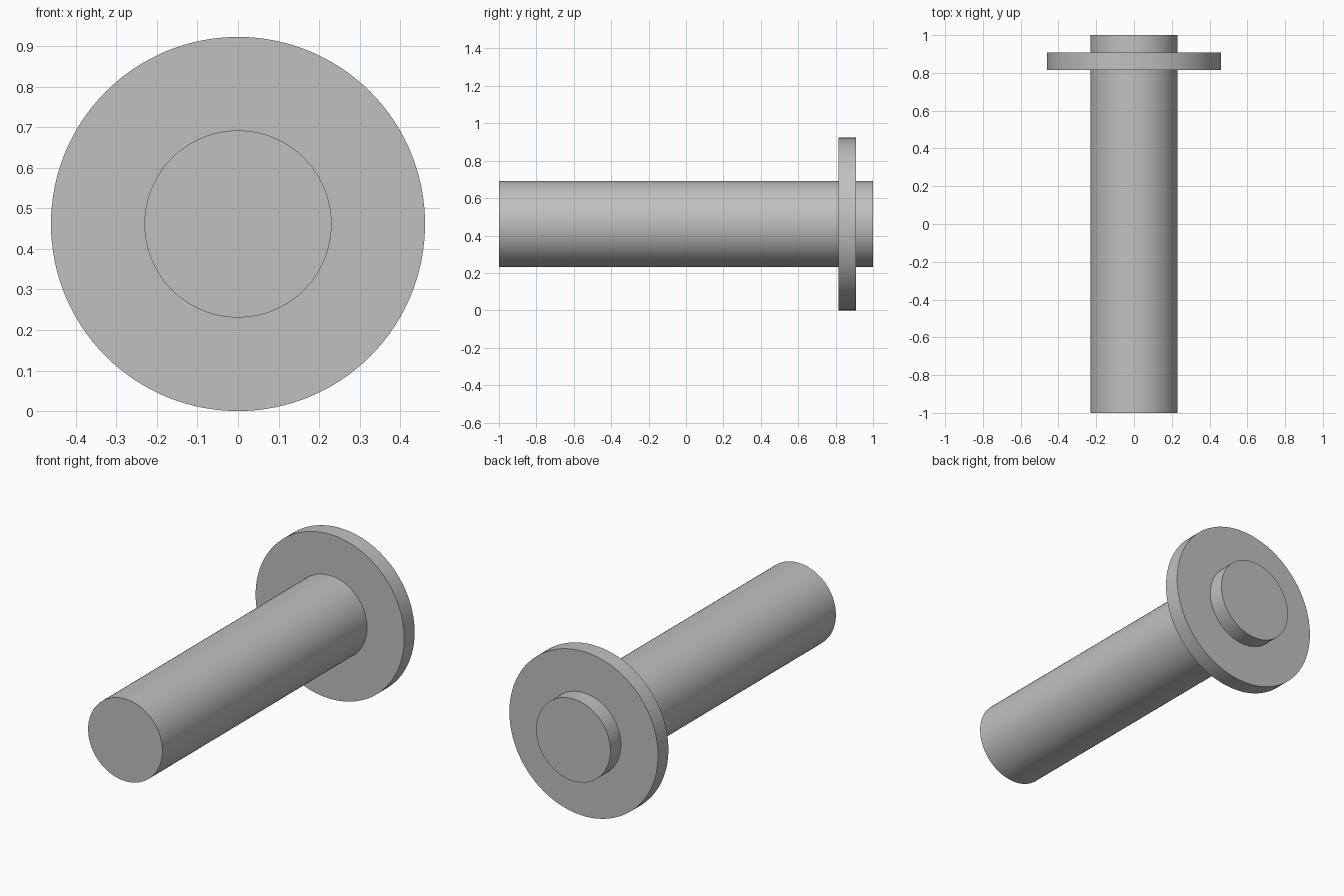
import bpy
import bmesh
import math
from mathutils import Matrix, Vector

cube = bpy.data.objects.get("Cube")
if cube:
    bpy.data.objects.remove(cube, do_unlink=True)

UNIT = 2 / 65            # the pin is 65 units long
SHAFT_R = 7.5 * UNIT
FLANGE_R = 15 * UNIT
FLANGE_T = 3 * UNIT
SEGMENTS = 128

# Plain grey metal
grey = bpy.data.materials.new("plain grey")
grey.use_nodes = True
colour = (0.53, 0.53, 0.53, 1)
grey.diffuse_color = colour
grey.node_tree.nodes["Principled BSDF"].inputs["Base Color"].default_value = colour


def lathe(name, profile, material):
    """Turn (radius, y) points about the y axis, with capped ends."""
    bm = bmesh.new()
    rings = []
    for radius, y in profile:
        rings.append([
            bm.verts.new((radius * math.cos(a), y, radius * math.sin(a)))
            for a in (math.tau * i / SEGMENTS for i in range(SEGMENTS))
        ])
    for near, far in zip(rings, rings[1:]):
        for i in range(SEGMENTS):
            j = (i + 1) % SEGMENTS
            bm.faces.new((near[i], near[j], far[j], far[i]))
    bm.faces.new(rings[0])
    bm.faces.new(rings[-1])
    bmesh.ops.recalc_face_normals(bm, faces=bm.faces)
    mesh = bpy.data.meshes.new(name)
    bm.to_mesh(mesh)
    bm.free()
    mesh.materials.append(material)
    obj = bpy.data.objects.new(name, mesh)
    bpy.context.collection.objects.link(obj)
    return obj


# Shaft with a round flange near the back and a short stub behind it
back = 1 - FLANGE_T
front = back - FLANGE_T
pin = lathe("flanged_pin", [
    (SHAFT_R, -1), (SHAFT_R, front), (FLANGE_R, front),
    (FLANGE_R, back), (SHAFT_R, back), (SHAFT_R, 1),
], grey)
pin.data.transform(Matrix.Translation(Vector((0, 0, FLANGE_R))))

# Smooth round sides, crisp rims
bpy.ops.object.select_all(action="DESELECT")
pin.select_set(True)
bpy.context.view_layer.objects.active = pin
bpy.ops.object.shade_smooth_by_angle(angle=math.radians(30))
